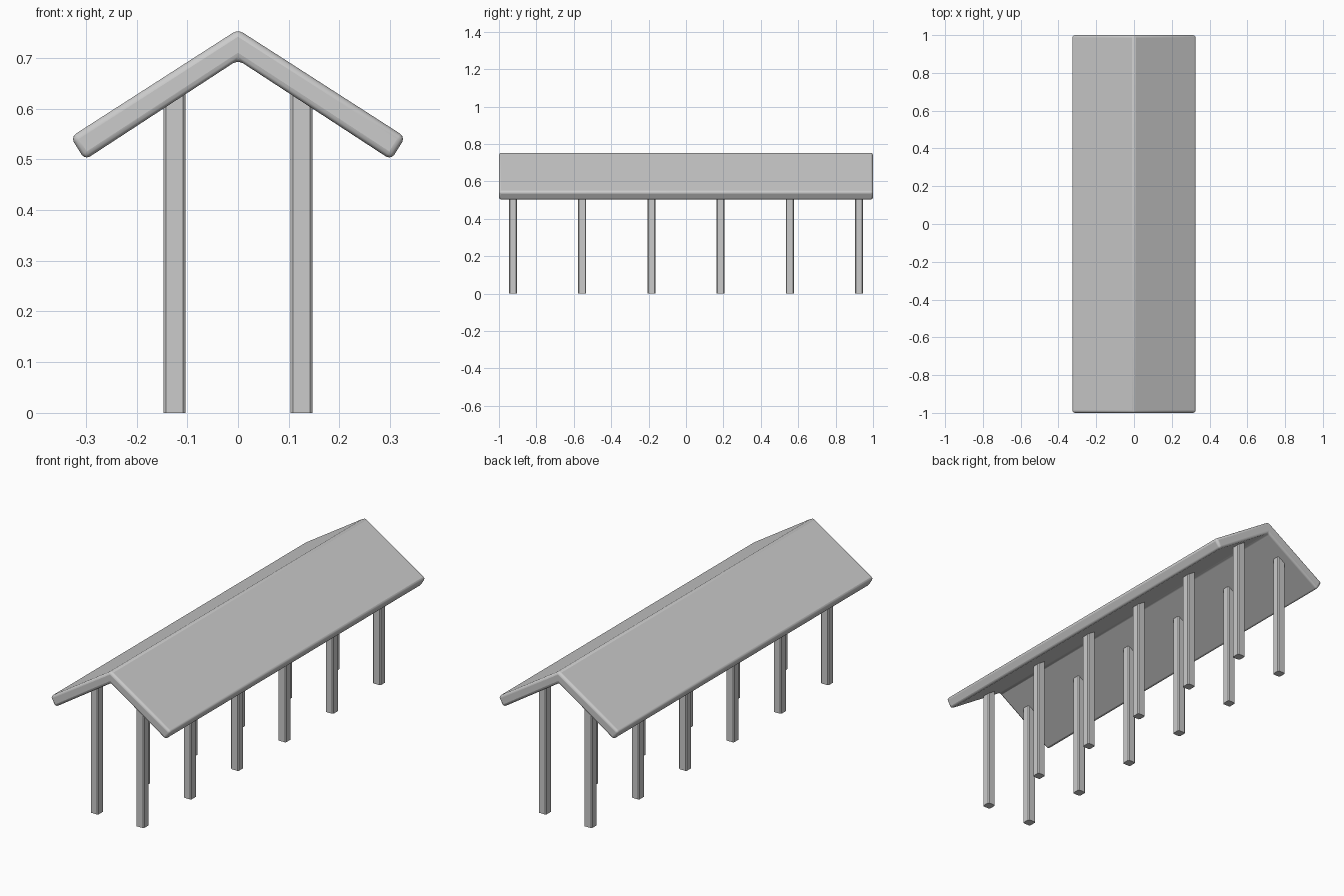
import bpy, bmesh

if "Cube" in bpy.data.objects:
    bpy.data.objects.remove(bpy.data.objects["Cube"])


def extrude_object(name, profile, direction):
    """Closed solid made by extruding a flat profile along a direction."""
    bm = bmesh.new()
    face = bm.faces.new([bm.verts.new(p) for p in profile])
    ext = bmesh.ops.extrude_face_region(bm, geom=[face], use_keep_orig=True)
    verts = [g for g in ext["geom"] if isinstance(g, bmesh.types.BMVert)]
    bmesh.ops.translate(bm, verts=verts, vec=direction)
    bmesh.ops.recalc_face_normals(bm, faces=bm.faces)
    mesh = bpy.data.meshes.new(name)
    bm.to_mesh(mesh)
    bm.free()
    obj = bpy.data.objects.new(name, mesh)
    bpy.context.collection.objects.link(obj)
    return obj


def smooth(obj):
    bpy.ops.object.select_all(action="DESELECT")
    obj.select_set(True)
    bpy.context.view_layer.objects.active = obj
    bpy.ops.object.shade_smooth_by_angle()


# Gabled roof slab: chevron profile run along y, all edges rounded
right = [(0.330, 0.544), (0.302, 0.499)]
section = [(0, 0.756)] + right + [(0, 0.696)] + [(-x, z) for x, z in reversed(right)]
roof = extrude_object("roof", [(x, -1, z) for x, z in section], (0, 2, 0))
bevel = roof.modifiers.new("rounded_edges", "BEVEL")
bevel.width = 0.012
bevel.segments = 3
bevel.limit_method = "ANGLE"
smooth(roof)

# Two rows of six posts with softened vertical corners, tops sunk in the roof
h, c = 0.0215, 0.005
octagon = [(h, -h + c), (h, h - c), (h - c, h), (-h + c, h),
           (-h, h - c), (-h, -h + c), (-h + c, -h), (h - c, -h)]
for side, sx in (("left", -1), ("right", 1)):
    for i in range(6):
        post = extrude_object(f"{side}_post_{i + 1}",
                              [(x, y, 0) for x, y in octagon], (0, 0, 0.642))
        post.location = (sx * 0.125, -0.925 + i * 0.37, 0)
        smooth(post)
